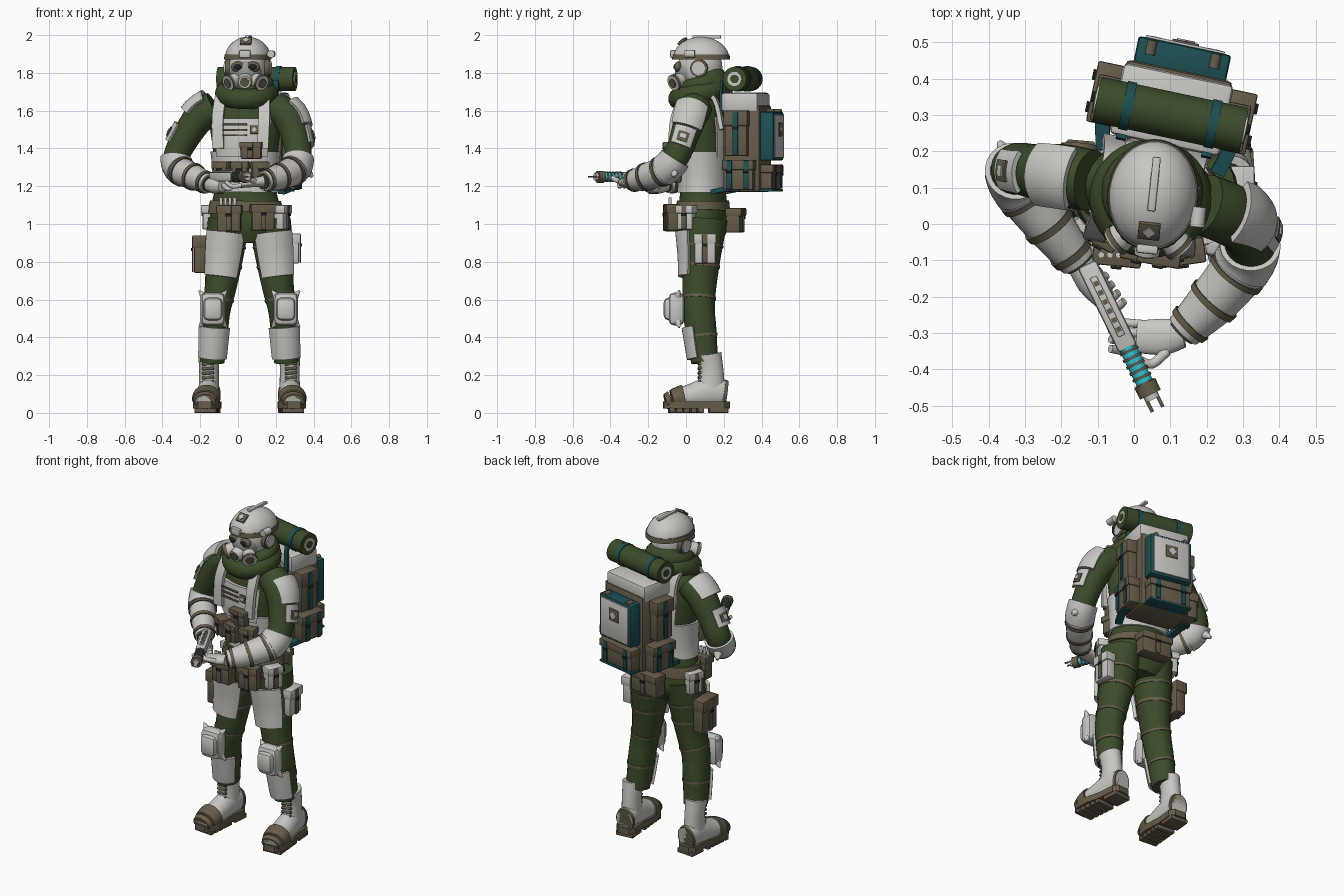
import bpy, bmesh
from math import radians, sin, cos, pi, ceil
from mathutils import Matrix, Vector

if "Cube" in bpy.data.objects:
    bpy.data.objects.remove(bpy.data.objects["Cube"])

def material(name, r, g, b):
    m = bpy.data.materials.new(name)
    m.use_nodes = True
    m.diffuse_color = (r, g, b, 1)
    m.node_tree.nodes["Principled BSDF"].inputs["Base Color"].default_value = (r, g, b, 1)
    return m

WHITE = material("off_white", .58, .57, .54)
GREEN = material("forest_green", .044, .071, .023)
BROWN = material("olive_brown", .132, .11, .07)
TEAL = material("dark_teal", .012, .08, .087)
BLACK = material("near_black", .015, .015, .015)
CYAN = material("bright_cyan", .03, .55, .65)
GREY = material("mid_grey", .3, .3, .28)

I, X, Y, Z = Matrix(), Vector((1, 0, 0)), Vector((0, 1, 0)), Vector((0, 0, 1))

def frame(x, y, z=0, yaw=0):
    return Matrix.Translation((x, y, z)) @ Matrix.Rotation(radians(yaw), 4, 'Z')

def add(name, bm, mat, F=I):
    bmesh.ops.recalc_face_normals(bm, faces=bm.faces)
    for f in bm.faces:
        f.smooth = True
    me = bpy.data.meshes.new(name)
    bm.to_mesh(me)
    bm.free()
    me.set_sharp_from_angle(angle=radians(35))
    me.materials.append(mat)
    ob = bpy.data.objects.new(name, me)
    ob.matrix_world = F
    bpy.context.collection.objects.link(ob)
    return ob

def box(name, loc, size, mat, F=I, bevel=.006, rot=I):
    bm = bmesh.new()
    bmesh.ops.create_cube(bm, size=1)
    bmesh.ops.scale(bm, vec=size, verts=bm.verts)
    if bevel:
        bmesh.ops.bevel(bm, geom=bm.edges[:], offset=bevel, segments=2, profile=.5, affect='EDGES')
    return add(name, bm, mat, F @ Matrix.Translation(loc) @ rot)

def ball(name, loc, size, mat, F=I, cut=False):
    bm = bmesh.new()
    bmesh.ops.create_uvsphere(bm, u_segments=32, v_segments=18, radius=1)
    if cut:
        geom = bm.verts[:] + bm.edges[:] + bm.faces[:]
        bmesh.ops.bisect_plane(bm, geom=geom, plane_co=(0, 0, 0), plane_no=Z, clear_inner=True)
        bmesh.ops.holes_fill(bm, edges=[e for e in bm.edges if e.is_boundary])
    bmesh.ops.scale(bm, vec=size, verts=bm.verts)
    return add(name, bm, mat, F @ Matrix.Translation(loc))

def sample(rings, t):
    """Smooth point (x, y, z, rx, ry) along a list of rings."""
    n = len(rings) - 1
    t = min(max(t, 0), n)
    i = min(int(t), n - 1)
    f = t - i
    a, b, c, d = (rings[min(max(k, 0), n)] for k in range(i - 1, i + 3))
    return [q + f * (r - p + f * (2*p - 5*q + 4*r - s + f * (3*(q - r) + s - p))) / 2 if n > 1
            else q + f * (r - q) for p, q, r, s in zip(a, b, c, d)]

def loft(name, rings, mat, F=I, t0=0, t1=None, arc=None, grow=0, thick=0, ref=Y, sides=24, steps=4):
    """Skin along rings; arc limits it to a curved plate between two angles."""
    rings = [r if len(r) == 5 else r + (r[3],) for r in rings]
    t1 = len(rings) - 1 if t1 is None else t1
    if arc:
        angles = [radians(arc[0] + (arc[1] - arc[0]) * k / 12) for k in range(13)]
        section = [(a, grow + thick) for a in angles] + [(a, grow) for a in reversed(angles)]
    else:
        section = [(2 * pi * (k + .5) / sides, grow) for k in range(sides)]
    bm = bmesh.new()
    rows = []
    n = max(1, ceil((t1 - t0) * steps))
    for i in range(n + 1):
        t = t0 + (t1 - t0) * i / n
        x, y, z, rx, ry = sample(rings, t)
        tan = (Vector(sample(rings, t + .02)[:3]) - Vector(sample(rings, t - .02)[:3])).normalized()
        u = tan.cross(Z if abs(tan.dot(ref)) > .97 else ref).normalized()
        v = tan.cross(u)
        rows.append([bm.verts.new(Vector((x, y, z)) + u * (rx + g) * cos(a) + v * (ry + g) * sin(a))
                     for a, g in section])
    m = len(section)
    for p, q in zip(rows, rows[1:]):
        for k in range(m):
            bm.faces.new((p[k], p[(k + 1) % m], q[(k + 1) % m], q[k]))
    bm.faces.new(rows[0])
    bm.faces.new(rows[-1])
    return add(name, bm, mat, F)

def rod(name, p, q, r, mat, F=I, r2=None):
    return loft(name, [(*p, r), (*q, r2 or r)], mat, F, steps=1)

def strap(name, path, width, mat, F=I, thick=.012):
    k = 2 ** .5 / 2
    return loft(name, [(*p, thick * k, width * k) for p in path], mat, F, ref=X, sides=4)

def torus(name, loc, R, r, mat, tilt=0, stretch=1):
    bpy.ops.mesh.primitive_torus_add(major_radius=R, minor_radius=r, major_segments=36,
                                     location=loc, rotation=(radians(tilt), 0, 0))
    ob = bpy.context.object
    ob.name, ob.scale = name, (1, 1, stretch)
    ob.data.materials.append(mat)
    bpy.ops.object.shade_smooth()

def pouch(name, loc, size, mat, F=I, yaw=0, trim=BROWN, straps=(0,)):
    """Pouch whose flap and buckles face local -y."""
    P = F @ frame(*loc, yaw)
    w, d, h = size
    box(name, (0, 0, 0), size, mat, P, .008)
    box(name + "_flap", (0, -.004, h * .33), (w + .01, d + .01, h * .34), mat, P, .006)
    for x in straps:
        box(name + "_strap", (x, -d / 2 - .008, 0), (.028, .008, h * .94), trim, P, .002)
        box(name + "_buckle", (x, -d / 2 - .013, h * .12), (.03, .008, .016), BLACK, P, .002)

# Legs, pads and boots, mirrored about the hips
HIP = .06
leg_shape = [(.11, .09, 1.02, .11, .13), (.124, .085, .9, .106, .113), (.135, .08, .8, .098, .1),
             (.153, .07, .66, .084, .09), (.175, .067, .55, .077, .086), (.185, .078, .45, .074, .083),
             (.192, .09, .34, .069, .077), (.197, .1, .27, .066, .073)]
foot = [(0, .085, .1, .05, .065), (0, 0, .11, .057, .08), (0, -.1, .09, .063, .065),
        (0, -.18, .075, .064, .05), (0, -.24, .06, .045, .03)]
half_sole = [(.035, .1), (.06, .07), (.058, -.03), (.074, -.13), (.068, -.2), (.035, -.25)]
for side, s in (("left", 1), ("right", -1)):
    leg = [(HIP + s * d, *rest) for d, *rest in leg_shape]
    loft(side + "_trouser_leg", leg, GREEN)
    mid = 90 - s * 6
    loft(side + "_thigh_plate", leg, WHITE, t0=.6, t1=2.6, arc=(mid - 50, mid + 50), grow=.004, thick=.02)
    loft(side + "_shin_plate", leg, WHITE, t0=4.9, t1=6.55, arc=(25, 155), grow=.003, thick=.014)
    for t in (1.1, 2.1, 3.4, 5.3):
        loft(side + "_leg_strap", leg, BROWN, t0=t, t1=t + .12, grow=.004)
    kx = HIP + s * .193
    box(side + "_knee_pad", (kx, -.05, .55), (.13, .085, .175), WHITE, bevel=.03)
    box(side + "_knee_cap", (kx, -.088, .55), (.1, .06, .12), WHITE, bevel=.025)
    for cx in (-1, 1):
        for cz in (-1, 1):
            rod(side + "_knee_pad_corner", (kx + cx * .042, -.045, .55 + cz * .06),
                (kx + cx * .074, -.035, .55 + cz * .098), .025, WHITE, r2=.004)
    B = frame(HIP + s * .214, .13, 0, s * 5)
    loft(side + "_boot_shaft", [(0, -.01, .31, .056, .068), (0, .005, .22, .052, .064),
                                (0, 0, .11, .055, .08)], WHITE, B)
    loft(side + "_boot_foot", foot, WHITE, B, steps=6)
    loft(side + "_toe_cap", foot, BROWN, B, t0=2.5, t1=4, grow=.01, steps=6)
    loft(side + "_heel_cap", foot, BROWN, B, t0=0, t1=.3, grow=.005, steps=6)
    bm = bmesh.new()
    outline = half_sole + [(-x, y) for x, y in reversed(half_sole)]
    face = bm.faces.new([bm.verts.new((x, y, .022)) for x, y in outline])
    top = bmesh.ops.extrude_face_region(bm, geom=[face])["geom"]
    bmesh.ops.translate(bm, vec=(0, 0, .037), verts=[g for g in top if isinstance(g, bmesh.types.BMVert)])
    add(side + "_sole", bm, BROWN, B)
    box(side + "_heel_block", (0, .04, .014), (.11, .1, .028), BROWN, B, .004)
    for k in range(5):
        box(side + "_tread", (0, -.055 - .038 * k, .014), (.115, .03, .028), BROWN, B, .003)
    for k in range(6):
        z = .16 + .024 * k
        rod(side + "_lace", (-.03, -.058, z), (.03, -.058, z + .006), .008, BROWN, B)

# Torso with armoured vest
T = frame(.04, .09, 0, -10)
torso = [(0, 0, 1.72, .075, .07), (0, 0, 1.66, .16, .1), (0, 0, 1.57, .195, .12), (0, 0, 1.44, .18, .13),
         (0, 0, 1.3, .165, .122), (0, 0, 1.18, .165, .12), (0, 0, 1.07, .19, .13),
         (.01, 0, .98, .2, .13), (.015, 0, .9, .12, .1)]
loft("torso", torso, GREEN, T)
loft("lower_vest", torso, WHITE, T, t0=3.4, t1=5.1, grow=.014)
loft("chest_plate", torso, WHITE, T, t0=2.1, t1=3.6, arc=(45, 135), grow=.004, thick=.02)
loft("back_plate", torso, WHITE, T, t0=2, t1=3.6, arc=(225, 315), grow=.002, thick=.014)
loft("belt", torso, BROWN, T, t0=5.5, t1=6.05, grow=.012)
for s in (-1, 1):
    strap("shoulder_strap", [(s * .12, -.15, 1.4), (s * .125, -.137, 1.56), (s * .115, -.08, 1.685),
          (s * .11, 0, 1.715), (s * .11, .085, 1.66), (s * .12, .125, 1.5)], .06, WHITE, T, .022)
for k in range(3):
    box("chest_rib", (-.03, -.155, 1.47 + k * .028), (.13, .01, .01), BROWN, T, .002)
box("chest_badge", (.075, -.155, 1.5), (.045, .012, .045), BROWN, T, .003)
box("badge_diamond", (.075, -.162, 1.5), (.02, .006, .02), WHITE, T, 0, Matrix.Rotation(pi / 4, 4, 'Y'))
pouch("chest_pouch", (.06, -.165, 1.39), (.11, .045, .09), BROWN, T)
for x in (-.1, 0, .1):
    pouch("belly_pouch", (x, -.155 + abs(x) * .2, 1.275), (.085, .06, .11), BROWN, T, x * 200)

# Belt and thigh pouches
pouch("front_right_pouch", (-.045, -.075, 1.03), (.125, .065, .14), BROWN, yaw=-6)
for k in range(4):
    rod("marker_pen", (-.09 + k * .024, -.085, 1.06), (-.09 + k * .024, -.085, 1.14), .009, WHITE)
pouch("front_left_pouch", (.13, -.075, 1.035), (.12, .06, .14), BROWN, yaw=8)
pouch("left_belt_pouch", (.232, .005, 1.035), (.09, .06, .13), WHITE, yaw=65)
pouch("right_belt_pouch", (-.145, .14, 1.035), (.09, .06, .13), WHITE, yaw=-110)
pouch("rear_belt_pouch", (.075, .26, 1.02), (.19, .075, .13), BROWN, yaw=172)
pouch("left_thigh_pouch", (.295, .1, .87), (.11, .055, .16), WHITE, yaw=90)
pouch("right_thigh_pouch", (-.2, .1, .84), (.14, .065, .2), BROWN, yaw=-90)

# Arms with pads, sleeves and bands
arms = {
    "left": [(.19, .055, 1.62, .085), (.265, .025, 1.565, .085), (.305, -.01, 1.46, .075),
             (.32, -.05, 1.36, .07), (.3, -.11, 1.29, .07), (.22, -.21, 1.25, .062), (.13, -.3, 1.225, .042)],
    "right": [(-.12, .12, 1.62, .085), (-.2, .135, 1.57, .085), (-.275, .145, 1.46, .075),
              (-.325, .15, 1.36, .07), (-.31, .1, 1.29, .068), (-.235, 0, 1.25, .06), (-.15, -.11, 1.21, .042)]}
# per side: outward angle, shoulder pad extent along the arm, elbow flare tip
arm_layout = {"left": (0, .75, 1.65, (.395, -.06, 1.25)), "right": (180, .35, 1.2, (-.37, .225, 1.26))}
for side, arm in arms.items():
    mid, pad0, pad1, tip = arm_layout[side]
    loft(side + "_sleeve", arm, GREEN)
    loft(side + "_shoulder_pad", arm, WHITE, t0=pad0, t1=pad1, arc=(mid - 52, mid + 52), grow=.006, thick=.02)
    loft(side + "_arm_plate", arm, WHITE, t0=1.7, t1=2.5, arc=(mid - 38, mid + 38), grow=.004, thick=.014)
    loft(side + "_arm_badge", arm, BROWN, t0=1.95, t1=2.35, arc=(mid - 18, mid + 18), grow=.016, thick=.008)
    loft(side + "_arm_badge_mark", arm, WHITE, t0=2.06, t1=2.24, arc=(mid - 9, mid + 9), grow=.022, thick=.006)
    loft(side + "_gauntlet", arm, WHITE, t0=3.5, t1=5.9, grow=.008)
    loft(side + "_elbow_guard", arm, WHITE, t0=3.15, t1=4.1, grow=.014)
    for t in (4.2, 4.95, 5.6):
        loft(side + "_arm_band", arm, BROWN, t0=t, t1=t + .14, grow=.014)
    rod(side + "_elbow_point", Vector(arm[3][:3]).lerp(Vector(arm[4][:3]), .4), tip, .062, WHITE, r2=.008)

# Hands
loft("left_hand", [(.135, -.3, 1.225, .03, .04), (.08, -.31, 1.22, .025, .05), (.01, -.31, 1.21, .02, .045)], WHITE)
loft("right_hand", [(-.155, -.1, 1.21, .035), (-.115, -.16, 1.2, .042), (-.08, -.21, 1.2, .03)], WHITE)
for k in range(4):
    y = -.275 - .026 * k
    loft("left_finger", [(.02, y, 1.205, .012), (-.03, y + .004, 1.2, .012), (-.065, y + .01, 1.225, .011)], WHITE)
    x, y = -.1 + .016 * k, -.15 - .024 * k
    loft("right_finger", [(x - .03, y, 1.21, .012), (x, y - .01, 1.185, .012), (x + .025, y + .01, 1.2, .011)], WHITE)
loft("left_thumb", [(.09, -.35, 1.225, .014), (.05, -.385, 1.24, .013), (.02, -.375, 1.25, .011)], WHITE)

# Handheld tool with glowing coil
G = frame(-.13, -.11, 1.25, 26)
box("tool_body", (0, -.13, 0), (.056, .26, .05), WHITE, G, .01)
box("tool_grip", (0, -.07, -.05), (.035, .05, .08), BROWN, G)
box("tool_rail", (0, -.13, .026), (.02, .18, .012), WHITE, G, .002)
for k in range(6):
    box("tool_rail_slot", (0, -.06 - k * .028, .032), (.014, .014, .006), BROWN, G, 0)
rod("coil_core", (0, -.25, 0), (0, -.37, 0), .024, CYAN, G)
for k in range(6):
    y = -.262 - k * .02
    rod("coil_ring", (0, y, 0), (0, y - .008, 0), .028, BROWN, G)
rod("nozzle", (0, -.365, 0), (0, -.4, 0), .032, BROWN, G)
rod("nozzle_tip", (0, -.4, 0), (0, -.415, 0), .02, WHITE, G)
for x in (-.016, .016):
    rod("prong", (x, -.4, 0), (x, -.445, 0), .005, BROWN, G)

# Hood gathered round the neck
torus("cowl_lower", (.045, .07, 1.69), .118, .05, GREEN, 14, 1.1)
torus("cowl_upper", (.05, .085, 1.74), .1, .04, GREEN, 16, 1.1)
ball("hood_back", (.055, .13, 1.73), (.122, .1, .115), GREEN)

# Head, breathing mask and helmet
H = frame(.052, .08, 0, -6)
ball("head", (0, -.005, 1.83), (.1, .118, .125), WHITE, H)
ball("mask_face", (0, -.06, 1.805), (.082, .08, .085), GREY, H)
rod("mask_valve", (0, -.11, 1.765), (0, -.165, 1.75), .042, WHITE, H, .034)
rod("valve_grille", (0, -.16, 1.752), (0, -.17, 1.749), .024, BROWN, H)
for s in (-1, 1):
    ball("goggle_rim", (s * .04, -.118, 1.832), (.038, .02, .028), BROWN, H)
    ball("goggle_lens", (s * .04, -.129, 1.832), (.024, .014, .017), BLACK, H)
    rod("filter", (s * .05, -.1, 1.765), (s * .092, -.14, 1.745), .036, WHITE, H, .042)
    rod("filter_band", (s * .08, -.129, 1.75), (s * .09, -.138, 1.746), .044, BROWN, H)
    rod("filter_vent", (s * .092, -.14, 1.745), (s * .096, -.144, 1.743), .024, BROWN, H)
    rod("ear_ring", (s * .085, 0, 1.825), (s * .118, 0, 1.825), .046, BROWN, H)
    rod("ear_cover", (s * .1, 0, 1.825), (s * .125, 0, 1.825), .036, WHITE, H)
ball("helmet", (0, 0, 1.875), (.122, .15, .116), WHITE, H, cut=True)
loft("helmet_rim", [(0, 0, 1.898, .123, .151), (0, 0, 1.87, .126, .154)], BROWN, H, steps=1, sides=36)
box("helmet_ridge", (0, .03, 1.99), (.022, .15, .016), WHITE, H, .004)
tilt = Matrix.Rotation(radians(38), 4, 'X')
box("helmet_badge", (0, -.1, 1.967), (.06, .055, .012), BROWN, H, .003, tilt)
box("helmet_badge_mark", (0, -.104, 1.973), (.026, .026, .006), WHITE, H, 0, tilt @ Matrix.Rotation(pi / 4, 4, 'Z'))
box("lamp_mount", (0, -.15, 1.9), (.06, .025, .04), WHITE, H)
rod("headlamp", (.13, -.02, 1.9), (.13, -.075, 1.9), .02, WHITE, H)

# Backpack, bedroll and side pockets
P = frame(.1, .3, 0, -12)
box("pack_body", (0, .025, 1.4), (.3, .2, .46), BROWN, P, .015)
box("pack_lid", (0, .015, 1.645), (.31, .2, .1), WHITE, P, .015)
box("pack_panel", (0, .15, 1.465), (.26, .09, .26), TEAL, P, .012)
box("panel_face", (0, .197, 1.465), (.222, .009, .228), WHITE, P, .003)
box("panel_badge", (0, .203, 1.5), (.075, .008, .075), BROWN, P, .003)
box("panel_badge_mark", (0, .208, 1.5), (.036, .006, .036), WHITE, P, 0, Matrix.Rotation(pi / 4, 4, 'Y'))
pouch("pack_lower_pocket", (0, .15, 1.25), (.25, .07, .13), BROWN, P, 180, TEAL, (-.08, .08))
box("pack_base_trim", (0, .15, 1.178), (.26, .08, .014), TEAL, P, .003)
for s in (-1, 1):
    pouch("upper_side_pocket", (s * .175, .005, 1.48), (.12, .06, .24), BROWN, P, s * 90, TEAL)
    pouch("lower_side_pocket", (s * .18, .02, 1.26), (.16, .07, .16), BROWN, P, s * 90, TEAL, (-.045, .045))
    rod("lid_buckle", (s * .09, .15, 1.595), (s * .09, .19, 1.595), .014, BROWN, P)
    rod("bedroll_strap", (s * .12 - .013, 0, 1.768), (s * .12 + .013, 0, 1.768), .068, TEAL, P)
    strap("lid_strap", [(s * .12, -.085, 1.76), (s * .12, -.09, 1.7), (s * .12, -.09, 1.6)], .028, TEAL, P)
    rod("bedroll_end", (s * .2, 0, 1.768), (s * .212, 0, 1.768), .038, WHITE, P)
    rod("bedroll_core", (s * .21, 0, 1.768), (s * .215, 0, 1.768), .022, GREEN, P)
    strap("waist_tether", [(s * .16, -.13, 1.17), (s * .18, -.05, 1.185), (s * .18, .02, 1.185)], .04, TEAL, P, .025)
rod("bedroll", (-.207, 0, 1.768), (.207, 0, 1.768), .064, GREEN, P)
